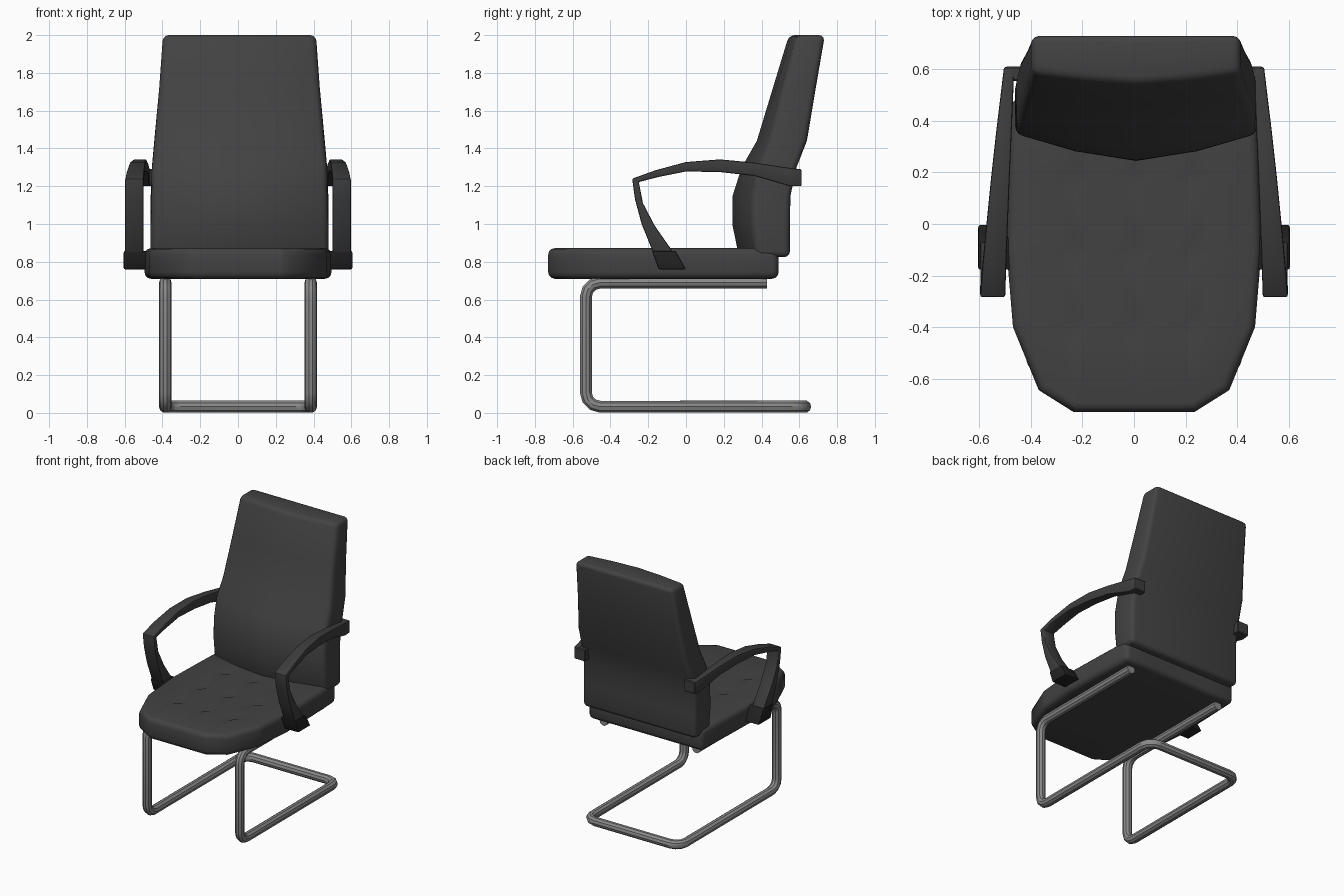
import bpy, bmesh, math
from mathutils import Vector

if "Cube" in bpy.data.objects:
    bpy.data.objects.remove(bpy.data.objects["Cube"])


def material(name, v):
    m = bpy.data.materials.new(name)
    m.diffuse_color = (v, v, v, 1)
    m.use_nodes = True
    m.node_tree.nodes["Principled BSDF"].inputs["Base Color"].default_value = m.diffuse_color
    return m


LEATHER = material("dark grey leather", 0.055)
ARM = material("arm grey", 0.046)
BLACK = material("black plastic", 0.016)
STEEL = material("grey steel", 0.25)


def round_edges(bm, width, segs, min_angle=40):
    bmesh.ops.recalc_face_normals(bm, faces=bm.faces)
    sharp = [e for e in bm.edges if e.calc_face_angle(0) > math.radians(min_angle)]
    bmesh.ops.bevel(bm, geom=sharp, offset=width, segments=segs, profile=0.5,
                    affect='EDGES', clamp_overlap=True)


def smooth(ob):
    bpy.ops.object.select_all(action='DESELECT')
    ob.select_set(True)
    bpy.context.view_layer.objects.active = ob
    bpy.ops.object.shade_smooth_by_angle(angle=math.radians(35))


def finish(name, bm, mat):
    bmesh.ops.recalc_face_normals(bm, faces=bm.faces)
    me = bpy.data.meshes.new(name)
    bm.to_mesh(me)
    bm.free()
    ob = bpy.data.objects.new(name, me)
    bpy.context.collection.objects.link(ob)
    me.materials.append(mat)
    smooth(ob)
    return ob


def loft(rings):
    bm = bmesh.new()
    vs = [[bm.verts.new(p) for p in r] for r in rings]
    n = len(rings[0])
    for a, b in zip(vs, vs[1:]):
        for i in range(n):
            j = (i + 1) % n
            bm.faces.new((a[i], a[j], b[j], b[i]))
    bm.faces.new(vs[0][::-1])
    bm.faces.new(vs[-1])
    return bm


# seat cushion: rounded slab
half = [(0.235, -0.73), (0.37, -0.645), (0.47, -0.40), (0.495, -0.1), (0.485, 0.25), (0.475, 0.49)]
outline = half + [(-x, y) for x, y in reversed(half)]
bm = loft([[(x, y, z) for x, y in outline] for z in (0.71, 0.872)])
round_edges(bm, 0.035, 3)

# tufted dimples: cut a grid into the slab, then push the crossings down
XS, YS, R = (-0.23, 0, 0.23), (0.175, -0.11, -0.395), 0.055
for axis, centres in ((0, XS), (1, YS)):
    for c in centres:
        for d in (-R, 0, R):
            co, no = Vector(), Vector()
            co[axis], no[axis] = c + d, 1
            bmesh.ops.bisect_plane(bm, geom=bm.verts[:] + bm.edges[:] + bm.faces[:],
                                   plane_co=co, plane_no=no)


def top_vert(x, y):
    return min(bm.verts, key=lambda v: (v.co - Vector((x, y, 0.872))).length)


for x in XS:
    for y in YS:
        arms = [top_vert(x + R * a, y + R * b) for a, b in ((1, 0), (0, 1), (-1, 0), (0, -1))]
        for i in range(4):
            bmesh.ops.connect_verts(bm, verts=[arms[i], arms[(i + 1) % 4]])
        top_vert(x, y).co.z -= 0.018
finish("seat", bm, LEATHER)

# backrest: z, front y at centre, front y at sides, rear y, half width
levels = [(0.825, 0.28, 0.37, 0.55, 0.47), (1.0, 0.245, 0.35, 0.55, 0.47),
          (1.15, 0.247, 0.35, 0.553, 0.468), (1.30, 0.295, 0.38, 0.585, 0.464),
          (1.44, 0.375, 0.44, 0.64, 0.45), (1.72, 0.46, 0.51, 0.687, 0.425),
          (2.0, 0.545, 0.585, 0.735, 0.405)]
rings = []
for z, fc, fs, rear, w in levels:
    ring = [(0.008 + u * w, fc + (fs - fc) * abs(u) ** 1.5, z) for u in (-1, -0.5, 0, 0.5, 1)]
    rings.append(ring + [(0.008 + u * w, rear, z) for u in (1, 0, -1)])
bm = loft(rings)
round_edges(bm, 0.03, 3, 45)
finish("backrest", bm, LEATHER)

# armrests: outer (y, z), inner (y, z), inner x, outer x
stations = [((0.61, 1.29), (0.61, 1.20), 0.465, 0.505), ((0.56, 1.295), (0.55, 1.20), 0.467, 0.511),
            ((0.36, 1.325), (0.36, 1.255), 0.475, 0.535), ((0.18, 1.342), (0.18, 1.275), 0.483, 0.555),
            ((0.0, 1.328), (0.0, 1.278), 0.49, 0.573), ((-0.16, 1.285), (-0.15, 1.248), 0.496, 0.588),
            ((-0.285, 1.24), (-0.25, 1.222), 0.50, 0.597), ((-0.27, 1.13), (-0.228, 1.11), 0.50, 0.597),
            ((-0.235, 1.0), (-0.165, 0.99), 0.50, 0.597), ((-0.17, 0.84), (-0.06, 0.84), 0.50, 0.597)]
foot = [(-0.18, 0.857), (-0.055, 0.857), (0.0, 0.76), (-0.145, 0.76)]
bracket = [(0.555, 1.20), (0.612, 1.20), (0.612, 1.29), (0.555, 1.29)]
for s, side in ((-1, "left"), (1, "right")):
    bm = loft([[(s * xi, *o), (s * xo, *o), (s * xo, *i), (s * xi, *i)] for o, i, xi, xo in stations])
    round_edges(bm, 0.008, 2, 60)
    finish(side + "_armrest", bm, ARM)
    bm = loft([[(s * x, y, z) for y, z in bracket] for x in (0.41, 0.50)])
    round_edges(bm, 0.006, 1)
    finish(side + "_back_bracket", bm, ARM)
    bm = loft([[(s * x, y, z) for y, z in foot] for x in (0.48, 0.605)])
    round_edges(bm, 0.008, 2)
    finish(side + "_arm_foot", bm, BLACK)

# cantilever frame: one bent tube
X, RAD = 0.385, 0.033
corners = [(X, 0.43, 0.69), (X, -0.53, 0.69), (X, -0.53, RAD), (X, 0.63, RAD)]
corners = [Vector(c) for c in corners + [(-x, y, z) for x, y, z in reversed(corners)]]
path = [corners[0]]
for a, c, b in zip(corners, corners[1:], corners[2:]):
    r = 0.075
    p, q = c + (a - c).normalized() * r, c + (b - c).normalized() * r
    centre = p + q - c
    for k in range(4):
        t = k / 3 * math.pi / 2
        path.append(centre + (p - centre) * math.cos(t) + (q - centre) * math.sin(t))
path.append(corners[-1])
cu = bpy.data.curves.new("tube_frame", 'CURVE')
cu.dimensions = '3D'
cu.bevel_depth, cu.bevel_resolution, cu.use_fill_caps = RAD, 3, True
sp = cu.splines.new('POLY')
sp.points.add(len(path) - 1)
for pt, co in zip(sp.points, path):
    pt.co = (*co, 1)
cu.materials.append(STEEL)
frame = bpy.data.objects.new("tube_frame", cu)
bpy.context.collection.objects.link(frame)
bpy.ops.object.select_all(action='DESELECT')
frame.select_set(True)
bpy.context.view_layer.objects.active = frame
bpy.ops.object.convert(target='MESH')
smooth(bpy.context.view_layer.objects.active)
